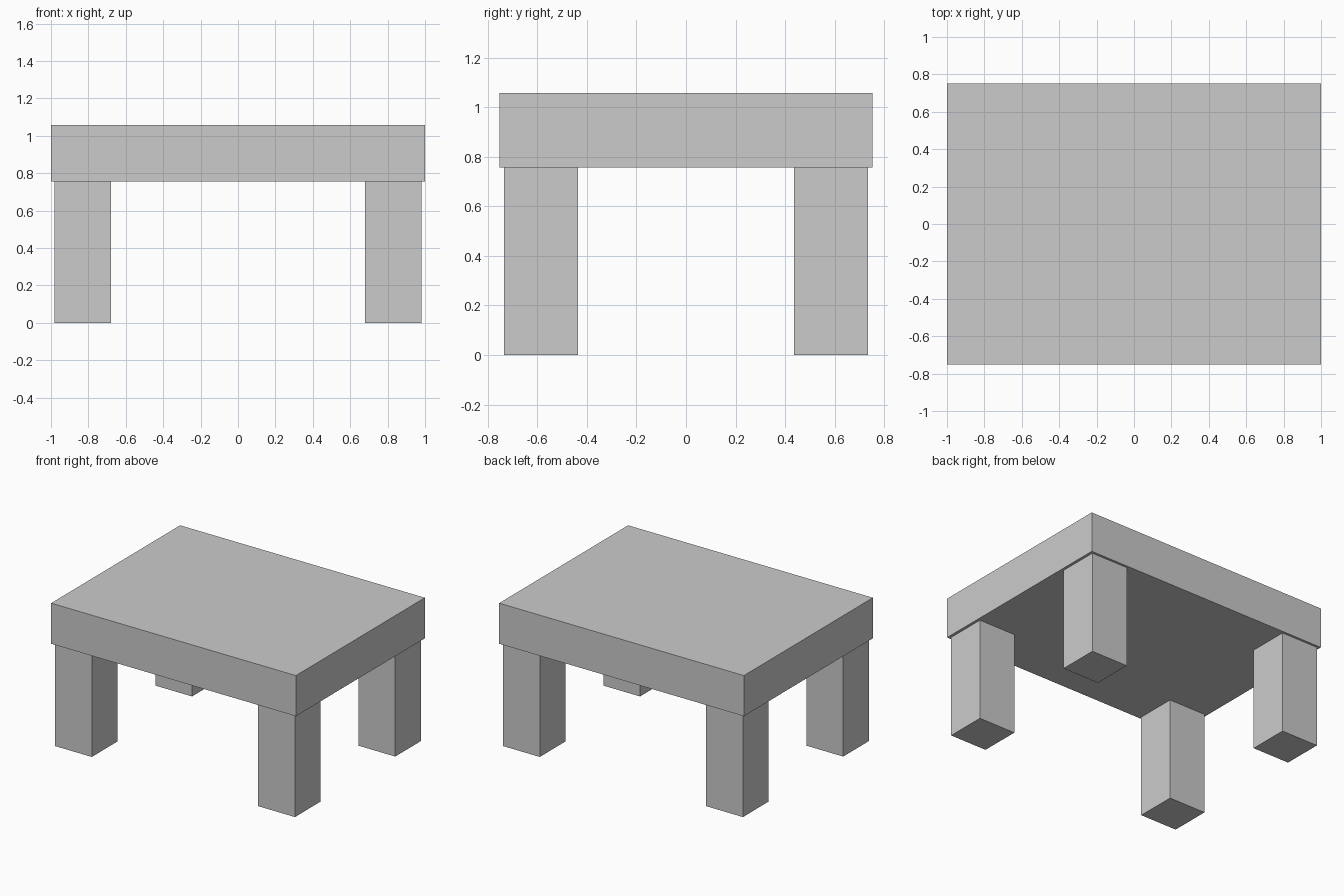
import bpy

if "Cube" in bpy.data.objects:
    bpy.data.objects.remove(bpy.data.objects["Cube"])


def box(name, center, size):
    bpy.ops.mesh.primitive_cube_add(size=1, location=center)
    ob = bpy.context.object
    ob.name = name
    ob.scale = size
    bpy.ops.object.transform_apply(location=False, rotation=False, scale=True)
    return ob


LEG_H, TOP_T, LEG_W = 0.757, 0.30, 0.30

# Thick table top
box("table_top", (0, 0, LEG_H + TOP_T / 2), (2.0, 1.505, TOP_T))

# Four square legs, slightly inset from the corners
for side, sx in (("left", -1), ("right", 1)):
    for end, sy in (("front", -1), ("back", 1)):
        box(f"{end}_{side}_leg", (sx * 0.83, sy * 0.585, LEG_H / 2),
            (LEG_W, LEG_W, LEG_H))
